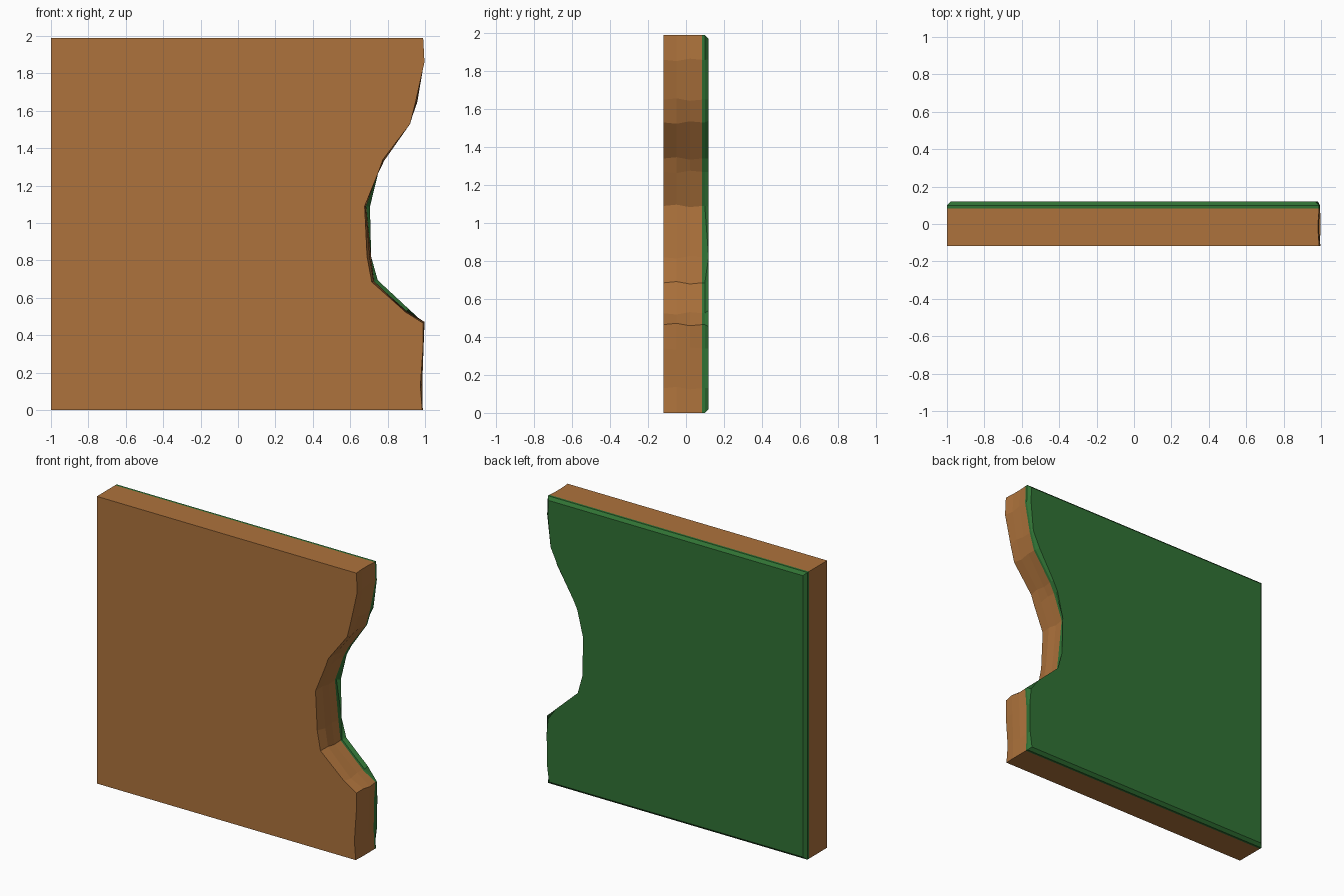
import bpy, bmesh

if "Cube" in bpy.data.objects:
    bpy.data.objects.remove(bpy.data.objects["Cube"])

# Broken edge, bottom to top: x at front, x at mid depth, x at back, z
EDGE = [
    (0.985, 0.988, 0.988, 0.0), (0.975, 0.985, 0.982, 0.13),
    (0.99, 0.992, 0.985, 0.34), (0.99, 0.997, 0.995, 0.465),
    (0.895, 0.90, 0.90, 0.525), (0.715, 0.725, 0.728, 0.685),
    (0.69, 0.705, 0.712, 0.82), (0.677, 0.682, 0.685, 1.09),
    (0.75, 0.748, 0.75, 1.27), (0.775, 0.782, 0.785, 1.34),
    (0.92, 0.915, 0.92, 1.53), (0.95, 0.958, 0.955, 1.65),
    (0.997, 0.99, 0.995, 1.86), (0.99, 0.985, 0.99, 1.99),
]
FRONT, SEAM, BACK = -0.118, 0.083, 0.119


def make_slab(name, levels, color, bevel=0.0):
    """Stack outline rings along y; each level is (y, edge column, z wobble)."""
    bm = bmesh.new()
    rings = []
    for y, col, wobble in levels:
        ring = [bm.verts.new((-1, y, 1.99)), bm.verts.new((-1, y, 0))]
        for i, row in enumerate(EDGE):
            inner = 0 < i < len(EDGE) - 1
            dz = wobble * (-1) ** i if inner else 0
            ring.append(bm.verts.new((row[col], y, row[3] + dz)))
        rings.append(ring)
    n = len(rings[0])
    for a, b in zip(rings, rings[1:]):
        for i in range(n):
            j = (i + 1) % n
            bm.faces.new((a[i], b[i], b[j], a[j]))
    bm.faces.new(rings[0])
    rear = bm.faces.new(rings[-1])
    if bevel:
        bmesh.ops.bevel(bm, geom=list(rear.edges), offset=bevel,
                        segments=1, affect='EDGES')
    bmesh.ops.recalc_face_normals(bm, faces=bm.faces)
    mesh = bpy.data.meshes.new(name)
    bm.to_mesh(mesh)
    bm.free()
    mat = bpy.data.materials.new(name + "_paint")
    mat.diffuse_color = color
    mat.use_nodes = True
    mat.node_tree.nodes["Principled BSDF"].inputs["Base Color"].default_value = mat.diffuse_color
    mesh.materials.append(mat)
    obj = bpy.data.objects.new(name, mesh)
    bpy.context.collection.objects.link(obj)
    return obj


# Thick brown wall with a rough broken side
make_slab("wall_core",
          [(FRONT, 0, 0.0), (-0.05, 1, -0.007), (0.02, 1, 0.006), (SEAM, 2, 0.0)],
          (0.42, 0.17, 0.045, 1))
# Thin green facing with chamfered rim on the back
make_slab("wall_facing", [(SEAM, 2, 0.0), (BACK, 2, 0.0)],
          (0.03, 0.17, 0.035, 1), bevel=0.02)
